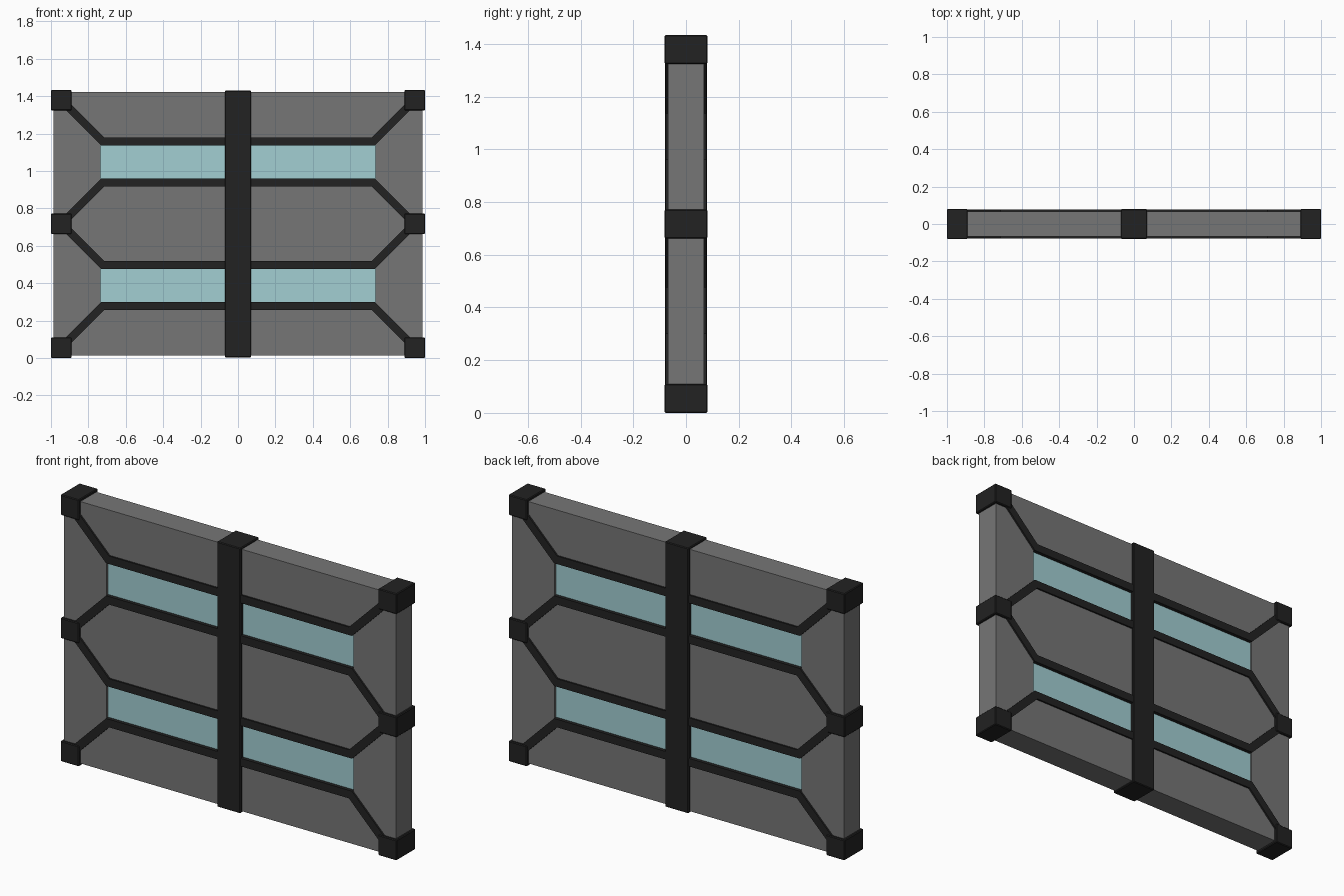
import bpy, bmesh, math

if "Cube" in bpy.data.objects:
    bpy.data.objects.remove(bpy.data.objects["Cube"])


def material(name, c):
    m = bpy.data.materials.new(name)
    m.diffuse_color = (*c, 1)
    m.use_nodes = True
    m.node_tree.nodes["Principled BSDF"].inputs["Base Color"].default_value = m.diffuse_color
    return m


DARK = material("dark_frame", (0.016, 0.016, 0.016))
GREY = material("grey_panel", (0.18, 0.18, 0.18))
GLASS = material("blue_glass", (0.36, 0.62, 0.65))


def prism(name, outline, half_depth, mat, bevel=0):
    """Extrude an (x, z) outline symmetrically along y."""
    bm = bmesh.new()
    face = bm.faces.new([bm.verts.new((x, -half_depth, z)) for x, z in outline])
    new = bmesh.ops.extrude_face_region(bm, geom=[face])["geom"]
    for v in new:
        if isinstance(v, bmesh.types.BMVert):
            v.co.y = half_depth
    bmesh.ops.recalc_face_normals(bm, faces=bm.faces)
    mesh = bpy.data.meshes.new(name)
    bm.to_mesh(mesh)
    bm.free()
    ob = bpy.data.objects.new(name, mesh)
    bpy.context.collection.objects.link(ob)
    if mat:
        mesh.materials.append(mat)
    if bevel:
        b = ob.modifiers.new("bevel", 'BEVEL')
        b.width, b.segments = bevel, 1
    return ob


def box(name, x0, x1, z0, z1, half_depth, mat, bevel=0):
    return prism(name, [(x0, z0), (x1, z0), (x1, z1), (x0, z1)], half_depth, mat, bevel)


MID = 0.717  # height of the horizontal mirror line

# Wall panel with two window openings, and the glass set slightly back in them
panel = box("wall_panel", -0.987, 0.987, 0.013, 1.421, 0.068, GREY)
for name, z in (("lower", 0.388), ("upper", 1.048)):
    cutter = box(name + "_window_cutter", -0.734, 0.734, z - 0.1, z + 0.1, 0.2, None)
    cutter.hide_render = True
    cutter.hide_viewport = True
    cut = panel.modifiers.new("opening", 'BOOLEAN')
    cut.operation, cut.solver, cut.object = 'DIFFERENCE', 'EXACT', cutter
    box(name + "_window_glass", -0.736, 0.736, z - 0.102, z + 0.102, 0.058, GLASS)

# Central post
box("center_post", -0.07, 0.07, 0.004, 1.43, 0.08, DARK, 0.004)

# Edge blocks: three on each side
for side in (-1, 1):
    for level, z in (("bottom", 0.055), ("middle", MID), ("top", 2 * MID - 0.055)):
        x = side * 0.945
        box(f"{level}_edge_block", x - 0.055, x + 0.055, z - 0.055, z + 0.055, 0.081, DARK, 0.004)


def bent_bar(name, z, up):
    """Horizontal bar whose ends bend 45 degrees towards the edge blocks."""
    h, knee, run = 0.0215, 0.7225, 0.205
    m = h * math.tan(math.radians(22.5))
    d = h / math.sqrt(2)
    inner = [(knee - m, h), (knee + run - d, run + d)]
    outer = [(knee + run + d, run - d), (knee + m, -h)]
    right = inner + outer
    pts = right + [(-x, q) for x, q in reversed(right)]
    prism(name, [(x, z + up * q) for x, q in pts], 0.077, DARK)


# Window bars
bent_bar("upper_window_top_bar", 1.157, 1)
bent_bar("upper_window_bottom_bar", 0.939, -1)
bent_bar("lower_window_top_bar", 0.497, 1)
bent_bar("lower_window_bottom_bar", 0.279, -1)
